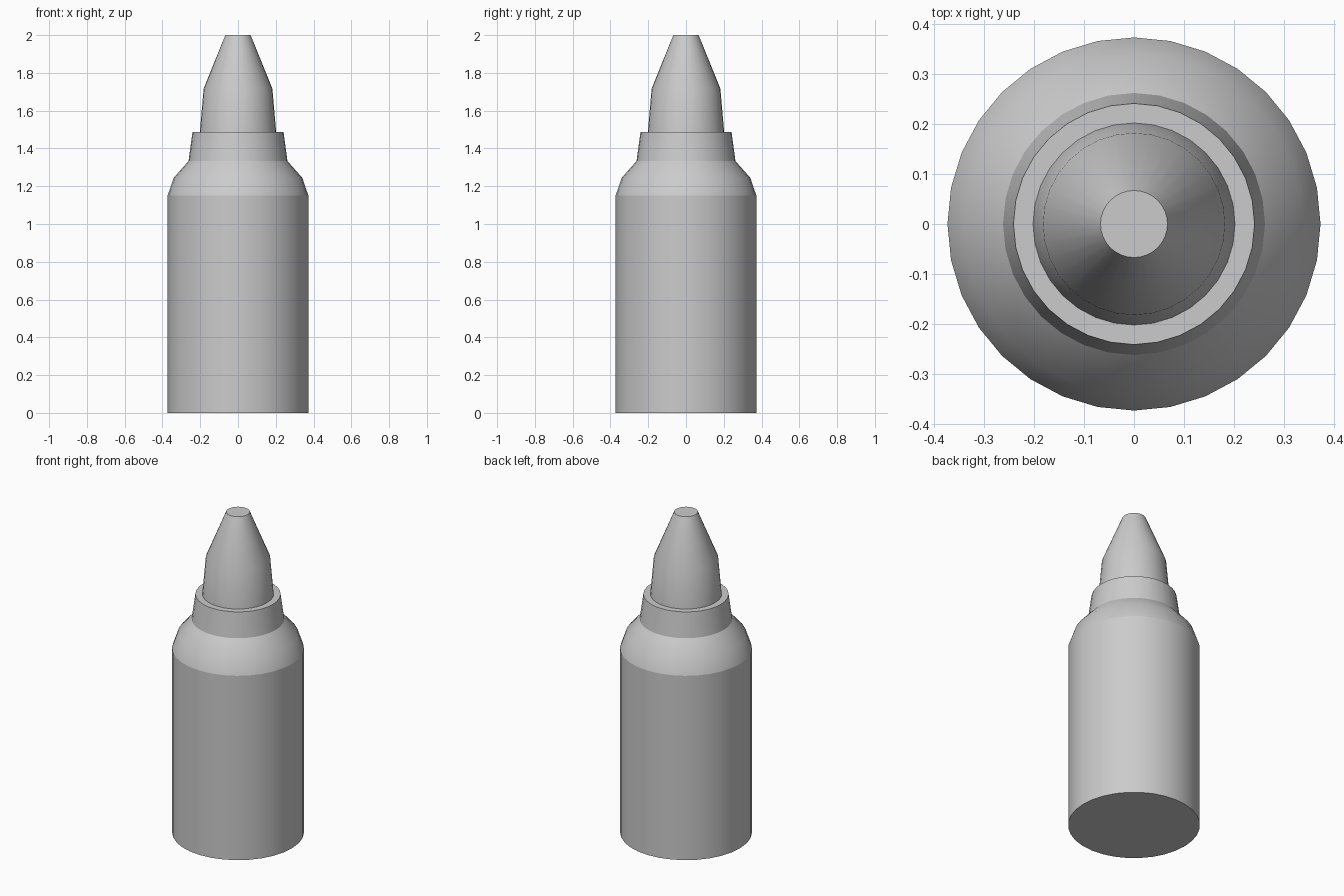
import bpy
import bmesh
from math import cos, sin, tau, radians

if "Cube" in bpy.data.objects:
    bpy.data.objects.remove(bpy.data.objects["Cube"])

SIDES = 32


def lathe(name, profile, cap_start=False, cap_end=False):
    """Turn a (radius, height) profile, listed bottom to top, around z."""
    bm = bmesh.new()
    rings = [[bm.verts.new((r * cos(tau * i / SIDES), r * sin(tau * i / SIDES), z))
              for i in range(SIDES)] for r, z in profile]
    for low, high in zip(rings, rings[1:]):
        for i in range(SIDES):
            j = (i + 1) % SIDES
            bm.faces.new((low[i], low[j], high[j], high[i]))
    if cap_start:
        bm.faces.new(rings[0][::-1])
    if cap_end:
        bm.faces.new(rings[-1])
    mesh = bpy.data.meshes.new(name)
    bm.to_mesh(mesh)
    bm.free()
    obj = bpy.data.objects.new(name, mesh)
    bpy.context.collection.objects.link(obj)
    bpy.ops.object.select_all(action='DESELECT')
    obj.select_set(True)
    bpy.context.view_layer.objects.active = obj
    bpy.ops.object.shade_smooth_by_angle(angle=radians(30))
    return obj


# Straight barrel with a closed base
lathe("barrel", [(0.373, 0), (0.373, 1.15)], cap_start=True)

# Rounded shoulder
lathe("shoulder", [(0.373, 1.15), (0.34, 1.245), (0.262, 1.333)])

# Collar with its flat rim
lathe("collar", [(0.262, 1.333), (0.241, 1.487), (0.202, 1.487)])

# Tapered tip with a flat end
lathe("tip", [(0.202, 1.487), (0.182, 1.717), (0.067, 2.0)], cap_end=True)
